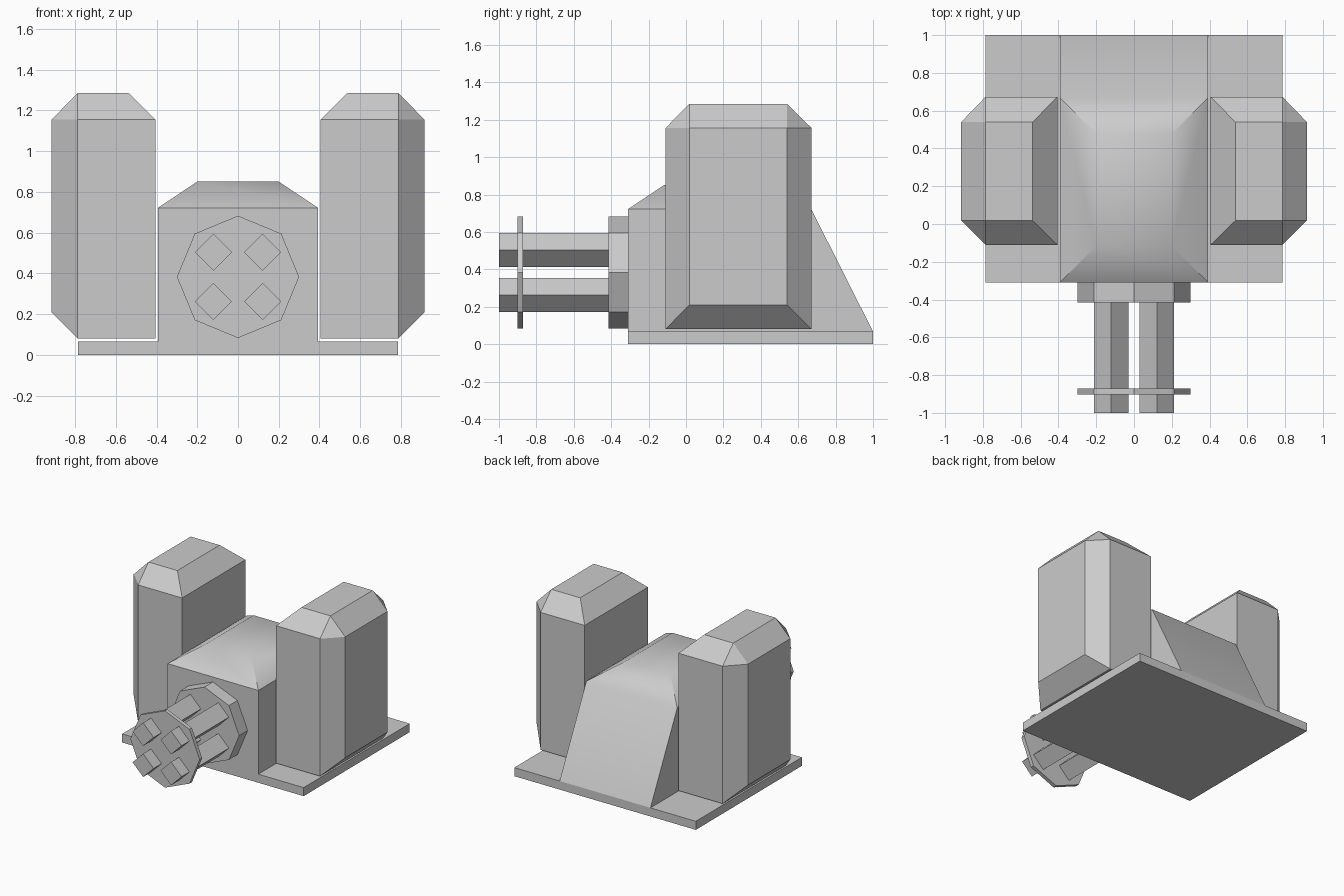
import bpy, bmesh
from math import pi, radians
from mathutils import Matrix
from itertools import product

if "Cube" in bpy.data.objects:
    bpy.data.objects.remove(bpy.data.objects["Cube"])


def finish(name, bm):
    bmesh.ops.recalc_face_normals(bm, faces=bm.faces)
    me = bpy.data.meshes.new(name)
    bm.to_mesh(me)
    bm.free()
    ob = bpy.data.objects.new(name, me)
    bpy.context.collection.objects.link(ob)
    return ob


def corners(x, y, z):
    return list(product(x, y, z))


def hull(name, points):
    """Convex solid around the points, with flat areas merged."""
    bm = bmesh.new()
    for p in points:
        bm.verts.new(p)
    res = bmesh.ops.convex_hull(bm, input=bm.verts)
    loose = [v for v in bm.verts if not v.link_faces]
    bmesh.ops.delete(bm, geom=loose, context='VERTS')
    bmesh.ops.dissolve_limit(bm, angle_limit=radians(1), verts=bm.verts, edges=bm.edges)
    return finish(name, bm)


def prism(name, sides, radius, x, z, y0, y1):
    """Regular prism along y with a corner pointing up."""
    bm = bmesh.new()
    bmesh.ops.create_cone(bm, cap_ends=True, segments=sides, radius1=radius,
                          radius2=radius, depth=y1 - y0)
    m = Matrix.Translation((x, (y0 + y1) / 2, z)) @ Matrix.Rotation(pi / 2, 4, 'X')
    bmesh.ops.transform(bm, matrix=m, verts=bm.verts)
    return finish(name, bm)


# Base plate
hull("base_plate", corners((-0.785, 0.785), (-0.31, 1.0), (0, 0.067)))

# Central housing: sloped back and bevelled roof, softly shaded
housing = hull("housing",
               corners((-0.393, 0.393), (-0.31, 1.0), (0.067,))
               + corners((-0.393, 0.393), (-0.31, 0.67), (0.722,))
               + corners((-0.198, 0.198), (-0.115, 0.475), (0.852,)))
bpy.context.view_layer.objects.active = housing
housing.select_set(True)
bpy.ops.object.shade_smooth_by_angle(angle=radians(40))

# Side pods: chamfered top and outer edges
for side, s in (("left", -1), ("right", 1)):
    hull(side + "_pod",
         corners((s * 0.406, s * 0.787), (-0.11, 0.672), (0.08, 1.155))
         + corners((s * 0.915,), (0.018, 0.54), (0.21, 1.155))
         + corners((s * 0.537, s * 0.787), (0.018, 0.54), (1.285,)))

# Gun mount and barrel clamp
prism("barrel_mount", 8, 0.3, 0, 0.383, -0.415, -0.31)
prism("barrel_clamp", 8, 0.3, 0, 0.383, -0.902, -0.872)

# Four barrels
for i, (x, z) in enumerate(product((-0.121, 0.121), (0.262, 0.504))):
    prism(f"barrel_{i + 1}", 4, 0.091, x, z, -1.0, -0.41)
